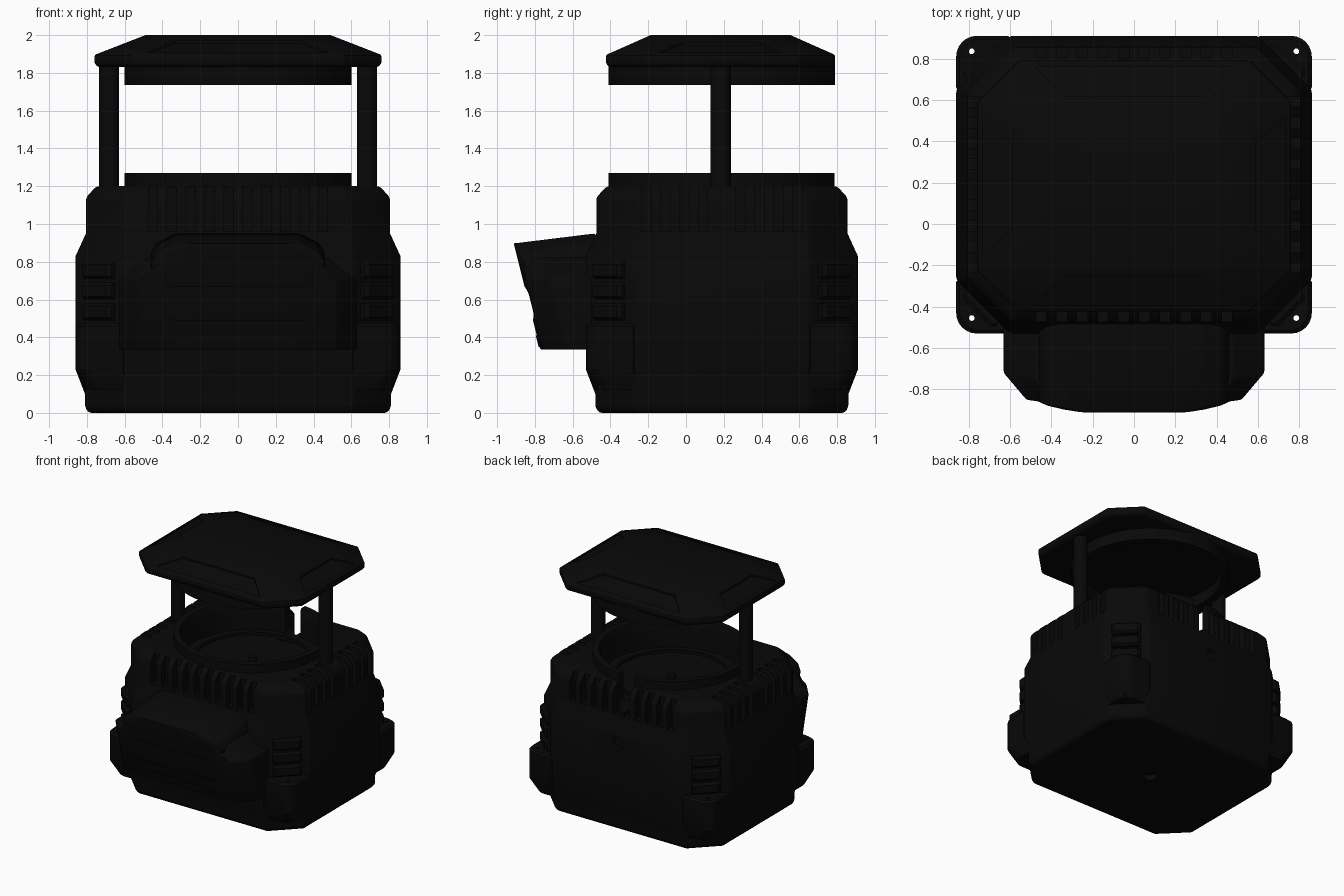
import bpy, bmesh, math
from mathutils import Matrix

cube = bpy.data.objects.get("Cube")
if cube:
    bpy.data.objects.remove(cube, do_unlink=True)

CY = 0.19  # depth centre of the housing


def material(name, value):
    m = bpy.data.materials.new(name)
    m.use_nodes = True
    colour = (value, value, value, 1)
    m.diffuse_color = colour
    m.node_tree.nodes["Principled BSDF"].inputs["Base Color"].default_value = colour
    return m


BLACK = material("matte_black", 0.0025)


def finish(bm, name):
    bmesh.ops.recalc_face_normals(bm, faces=bm.faces)
    me = bpy.data.meshes.new(name)
    bm.to_mesh(me)
    bm.free()
    ob = bpy.data.objects.new(name, me)
    bpy.context.collection.objects.link(ob)
    me.materials.append(BLACK)
    return ob


def loft(name, rings):
    bm = bmesh.new()
    loops = [[bm.verts.new(p) for p in ring] for ring in rings]
    n = len(loops[0])
    for a, b in zip(loops, loops[1:]):
        for i in range(n):
            bm.faces.new((a[i], a[(i + 1) % n], b[(i + 1) % n], b[i]))
    bm.faces.new(loops[0])
    bm.faces.new(loops[-1])
    return finish(bm, name)


def octagon(hx, hy, c, z, cy=CY):
    pts = [(hx, hy - c), (hx - c, hy), (c - hx, hy), (-hx, hy - c),
           (-hx, c - hy), (c - hx, -hy), (hx - c, -hy), (hx, c - hy)]
    return [(x, y + cy, z) for x, y in pts]


def add_box(bm, centre, size):
    m = Matrix.Translation(centre) @ Matrix.Diagonal((*size, 1))
    bmesh.ops.create_cube(bm, size=1, matrix=m)


def circle(r, z, n=64, x=0, y=CY):
    return [(x + r * math.cos(2 * math.pi * i / n),
             y + r * math.sin(2 * math.pi * i / n), z) for i in range(n)]


def turned(name, profile):
    """Closed (radius, height) profile turned round the housing axis."""
    bm = bmesh.new()
    loops = [[bm.verts.new(p) for p in circle(r, z)] for r, z in profile]
    for a, b in zip(loops, loops[1:] + loops[:1]):
        for i in range(64):
            j = (i + 1) % 64
            bm.faces.new((a[i], a[j], b[j], b[i]))
    return finish(bm, name)


def bevel(ob, width):
    m = ob.modifiers.new("bevel", "BEVEL")
    m.width, m.segments, m.limit_method = width, 2, "ANGLE"
    m.angle_limit = math.radians(25)


def bake(ob):
    bpy.context.view_layer.update()
    dg = bpy.context.evaluated_depsgraph_get()
    me = bpy.data.meshes.new_from_object(ob.evaluated_get(dg))
    ob.modifiers.clear()
    ob.data = me


def cut(ob, cutter):
    cutter.hide_render = True
    m = ob.modifiers.new("cut", "BOOLEAN")
    m.operation, m.object, m.solver = "DIFFERENCE", cutter, "EXACT"
    bake(ob)
    bpy.data.objects.remove(cutter, do_unlink=True)


# Housing: stacked octagons with deep corner chamfers at mid height
levels = [(0.07, 0.2, 0), (0.05, 0.2, 0.03), (0.05, 0.2, 0.1), (0, 0.26, 0.23),
          (0, 0.26, 0.83), (0.055, 0.21, 0.95), (0.055, 0.21, 1.14), (0.11, 0.2, 1.2)]
housing = loft("housing", [octagon(0.86 - d, 0.72 - d, c, z) for d, c, z in levels])
bevel(housing, 0.015)
bake(housing)

# Cooling grooves round the upper housing
bm = bmesh.new()
for i in range(10):
    x = -0.45 + 0.1 * i
    for y in (CY - 0.70, CY + 0.70):
        add_box(bm, (x, y, 1.14), (0.05, 0.18, 0.36))
for i in range(9):
    y = CY - 0.4 + 0.1 * i
    if abs(y - CY) > 0.08:
        for x in (-0.78, 0.78):
            add_box(bm, (x, y, 1.14), (0.24, 0.05, 0.36))
cut(housing, finish(bm, "groove_cutter"))

# Turntable well, rim, and the rear notch through both
cut(housing, loft("well_cutter", [circle(0.54, z) for z in (1.03, 1.4)]))
rim = turned("top_rim", [(0.6, 1.15), (0.6, 1.27), (0.55, 1.27), (0.54, 1.25), (0.54, 1.15)])
for part in (housing, rim):
    slot = [(-0.07, 1.4), (0.07, 1.4)]
    for i in range(9):
        a = -math.pi * i / 8
        slot.append((0.07 * math.cos(a), 1.06 + 0.07 * math.sin(a)))
    cut(part, loft("notch_cutter", [[(x, y, z) for x, z in slot] for y in (0.6, 1.1)]))

# Rear port and base socket
bm = bmesh.new()
turn = Matrix.Translation((0, 0.91, 0.75)) @ Matrix.Rotation(math.pi / 2, 4, "X")
for m in (turn, Matrix.Translation((0, CY, 0))):
    bmesh.ops.create_cone(bm, cap_ends=True, segments=24, radius1=0.05,
                          radius2=0.05, depth=0.08, matrix=m)
cut(housing, finish(bm, "port_cutter"))

# Turntable details in the well
turned("inner_ring", [(0.46, 1.02), (0.46, 1.05), (0.44, 1.05), (0.44, 1.02)])
loft("centre_knob", [circle(0.035, 1.02, 16), circle(0.03, 1.06, 16)])


# Corner outlines: round lugs, and rib plates parallel to the chamfer
def lug_outline(sx, sy, inset, z):
    cx, cy, r = 0.86 - inset, 0.72 - inset, 0.1
    pts = [(cx - 0.33, cy - 0.06), (cx - 0.25, cy)]
    for i in range(7):
        a = math.pi / 2 * (1 - i / 6)
        pts.append((cx - r + r * math.cos(a), cy - r + r * math.sin(a)))
    pts += [(cx, cy - 0.25), (cx - 0.06, cy - 0.33)]
    return [(sx * x, CY + sy * y, z) for x, y in pts]


def rib_outline(sx, sy, out, z):
    k = math.sqrt(0.5)
    pts = [(-0.11, -0.03), (-0.11, out - 0.02), (-0.09, out),
           (0.09, out), (0.11, out - 0.02), (0.11, -0.03)]
    return [(sx * (0.73 + (o + t) * k), CY + sy * (0.59 + (o - t) * k), z) for t, o in pts]


for sx, side in ((1, "left"), (-1, "right")):
    for sy, end in ((1, "rear"), (-1, "front")):
        steps = [(0.05, 0.12), (0, 0.23), (0, 0.46), (0.015, 0.475)]
        lug = loft(f"{end}_{side}_lug", [lug_outline(sx, sy, d, z) for d, z in steps])
        hx, hy = sx * 0.785, CY + sy * 0.645
        cut(lug, loft("hole_cutter", [circle(0.014, z, 12, hx, hy) for z in (0, 1)]))
        for i in range(3):
            z = 0.49 + 0.11 * i
            loft(f"{end}_{side}_rib_{i + 1}", [rib_outline(sx, sy, d, z + h)
                 for d, h in ((0.025, 0), (0.045, 0.015), (0.045, 0.075), (0.025, 0.09))])
    # Round posts carrying the cover
    loft(f"{side}_post", [circle(0.054, z, 32, sx * 0.683, 0.183) for z in (1.1, 1.85)])

# Cover: flat-topped octagon with shallow sunken trapezoids on its slopes
cover = loft("cover", [octagon(hx, hy, c, z, 0.183) for hx, hy, c, z in (
    (0.74, 0.59, 0.19, 1.83), (0.76, 0.607, 0.2, 1.85),
    (0.76, 0.607, 0.2, 1.895), (0.49, 0.37, 0.12, 2.0))])
bevel(cover, 0.01)
bake(cover)
for k in range(4):
    along_x = k % 2 == 0
    sign = 1 if k < 2 else -1
    edge, wide, narrow, slope = (0.607, 0.48, 0.33, 0.44) if along_x else (0.76, 0.33, 0.21, 0.39)
    rings = []
    for lift in (-0.013, 0.2):
        ring = []
        for t, d in ((-wide, 0.03), (wide, 0.03), (narrow, 0.17), (-narrow, 0.17)):
            away = sign * (edge - d)
            x, y = (t, away) if along_x else (away, t)
            ring.append((x, y + 0.183, 1.895 + slope * d + lift))
        rings.append(ring)
    cut(cover, loft("recess_cutter", rings))
turned("cover_skirt", [(0.6, 1.735), (0.6, 1.85), (0.54, 1.85), (0.54, 1.735)])


# Front control box: leaning face with stepped shoulders
def front_y(z):
    return -0.77 - 0.25 * (z - 0.34)


def box_part(name, half, taper, chamfer, reach):
    outline = half + [(-x, z) for x, z in reversed(half)]

    def section(narrow, back):
        pts = []
        for x, z in outline:
            zz = z - (0.05 if z > 0.83 and back < 0.4 else 0)
            s = 1 - narrow / half[0][0]
            y = -0.48 if back > 0.4 else front_y(zz) + back - reach
            pts.append((x * s, y, zz))
        return pts
    ob = loft(name, [section(0, 1), section(0, chamfer), section(taper, 0)])
    bevel(ob, 0.01)
    bake(ob)
    return ob


box_part("control_shoulders", [(0.63, 0.335), (0.63, 0.71), (0.57, 0.74), (0.48, 0.82)],
         0.11, 0.13, -0.01)
hood = box_part("control_hood", [(0.46, 0.335), (0.46, 0.85), (0.43, 0.9), (0.33, 0.95)],
                0.11, 0.025, 0.003)


# Rounded slot, buttons and lower lip on the leaning face
def slab(name, half_x, z0, z1, y0, y1):
    r = (z1 - z0) / 2
    pts = []
    for side in (1, -1):
        for i in range(9):
            a = side * math.pi / 2 * (i / 4 - 1)
            pts.append((side * (half_x - r + r * math.cos(a)), (z0 + z1) / 2 + r * math.sin(a)))
    return loft(name, [[(x, front_y(z) + y, z) for x, z in pts] for y in (y0, y1)])


cut(hood, slab("slot_cutter", 0.42, 0.49, 0.67, -0.08, 0.03))
for i, x in enumerate((-0.28, -0.12, 0.12, 0.22, 0.32)):
    key = slab(f"button_{i + 1}", 0.05 if x < 0 else 0.035, 0.55, 0.61, 0.012, 0.05)
    key.location.x = x
lip = [(-0.34, 0.35), (0.34, 0.35), (0.25, 0.41), (-0.25, 0.41)]
loft("lower_lip", [[(x, front_y(z) + d, z) for x, z in lip] for d in (-0.008, 0.03)])

# Keep sharp edges while smoothing the round parts
bpy.ops.object.select_all(action="DESELECT")
for ob in bpy.context.collection.objects:
    if ob.type == "MESH" and BLACK.name in ob.data.materials:
        ob.select_set(True)
        bpy.context.view_layer.objects.active = ob
bpy.ops.object.shade_smooth_by_angle(angle=math.radians(30))
